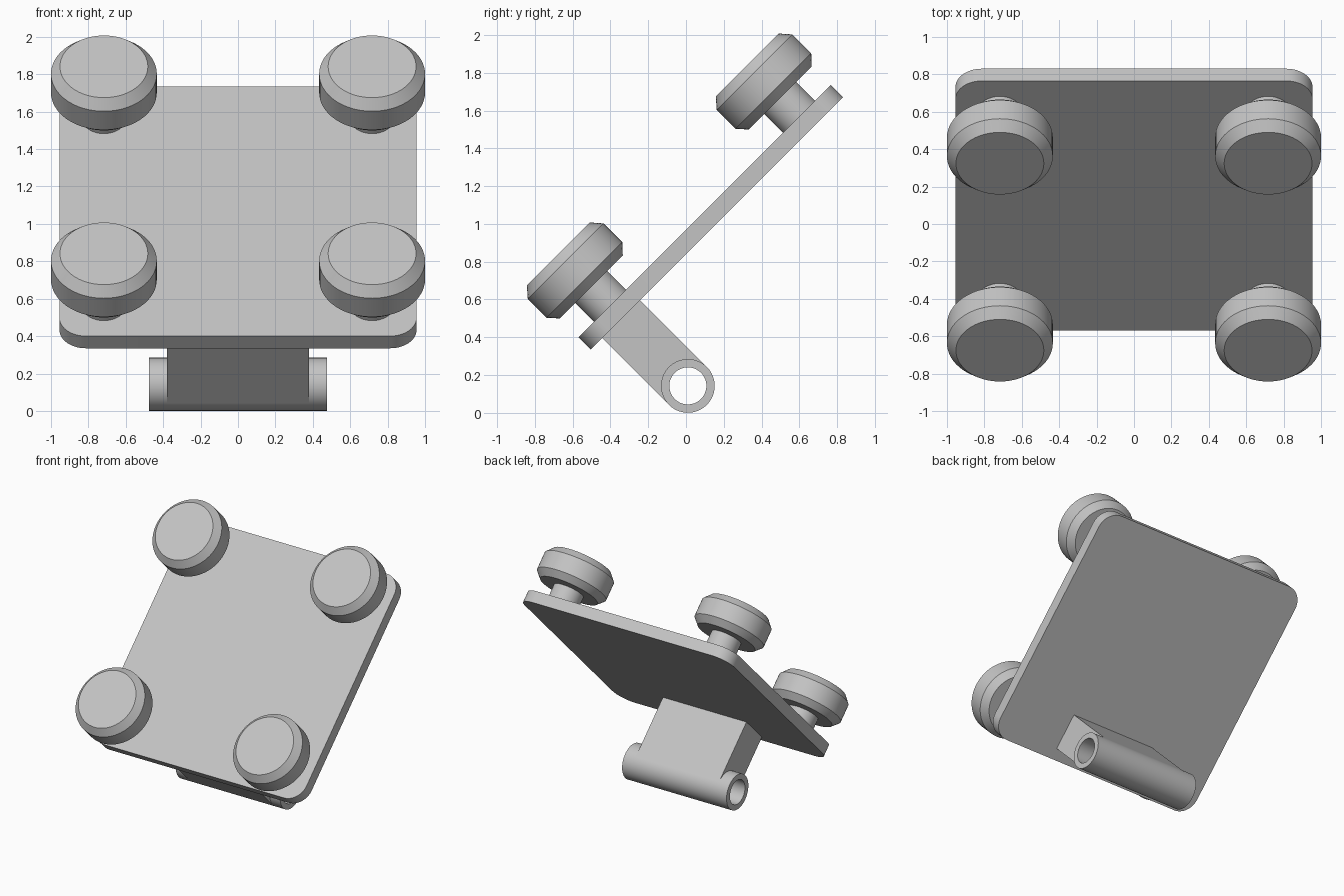
import bpy, bmesh
from math import pi, cos, sin, radians
from mathutils import Matrix, Vector

cube = bpy.data.objects.get("Cube")
if cube:
    bpy.data.objects.remove(cube, do_unlink=True)

grey = bpy.data.materials.new("plain_grey")
grey.use_nodes = True
COLOUR = (0.55, 0.55, 0.55, 1)
grey.diffuse_color = COLOUR
grey.node_tree.nodes["Principled BSDF"].inputs["Base Color"].default_value = COLOUR

# The whole assembly is tilted: local y runs along the plate, local z is its normal
TILT = Matrix.Rotation(radians(45), 4, 'X')
PLATE_MID, PLATE_LOW, PLATE_HIGH = 0.824, 0.594, 0.686
HINGE = Vector((0, 0.108, 0.094))
HINGE_R = 0.142


def finish(name, bm, matrix):
    bmesh.ops.remove_doubles(bm, verts=bm.verts, dist=1e-5)
    bmesh.ops.recalc_face_normals(bm, faces=bm.faces)
    mesh = bpy.data.meshes.new(name)
    bm.to_mesh(mesh)
    bm.free()
    mesh.materials.append(grey)
    obj = bpy.data.objects.new(name, mesh)
    bpy.context.collection.objects.link(obj)
    obj.matrix_world = TILT @ matrix
    bpy.ops.object.select_all(action='DESELECT')
    obj.select_set(True)
    bpy.context.view_layer.objects.active = obj
    bpy.ops.object.shade_smooth_by_angle(angle=radians(30))
    return obj


def lathe(name, profile, matrix, steps=64):
    """Spin a (radius, height) profile about the local z axis."""
    bm = bmesh.new()
    verts = [bm.verts.new((r, 0, z)) for r, z in profile]
    edges = [bm.edges.new(pair) for pair in zip(verts, verts[1:])]
    bmesh.ops.spin(bm, geom=verts + edges, cent=(0, 0, 0), axis=(0, 0, 1),
                   angle=2 * pi, steps=steps, use_merge=True)
    return finish(name, bm, matrix)


# Plate with rounded corners
bm = bmesh.new()
bmesh.ops.create_cube(bm, size=1)
bmesh.ops.scale(bm, vec=(1.91, 1.888, PLATE_HIGH - PLATE_LOW), verts=bm.verts)
uprights = [e for e in bm.edges if abs(e.verts[0].co.z - e.verts[1].co.z) > 0.01]
bmesh.ops.bevel(bm, geom=uprights, offset=0.14, segments=12, profile=0.5, affect='EDGES')
finish("plate", bm, Matrix.Translation((0, PLATE_MID, (PLATE_LOW + PLATE_HIGH) / 2)))

# Four chamfered knobs on stems
knob = [(0, 0.64), (0.12, 0.64), (0.12, 0.825), (0.235, 0.825), (0.283, 0.877),
        (0.283, 1.018), (0.235, 1.073), (0, 1.073)]
for side, x in (("left", 0.717), ("right", -0.717)):
    for end, y in (("lower", -0.707), ("upper", 0.707)):
        lathe(f"{end}_{side}_knob", knob, Matrix.Translation((x, PLATE_MID + y, 0)))

# Hollow hinge tube lying across the model
half = 0.475
tube = [(HINGE_R, -half), (HINGE_R, half), (0.098, half), (0.098, -half), (HINGE_R, -half)]
lathe("hinge_tube", tube, Matrix.Translation(HINGE) @ Matrix.Rotation(pi / 2, 4, 'Y'))

# Block joining tube to plate, hollowed below so the tube stays open
top = PLATE_LOW + 0.02 - HINGE.z
saddle = [(0.12 * cos(pi * i / 24), 0.12 * sin(pi * i / 24)) for i in range(25)]
outline = [(-HINGE_R, 0), (-HINGE_R, top), (HINGE_R, top), (HINGE_R, 0)] + saddle
bm = bmesh.new()
face = bm.faces.new([bm.verts.new((-0.38, y, z)) for y, z in outline])
extruded = bmesh.ops.extrude_face_region(bm, geom=[face])["geom"]
bmesh.ops.translate(bm, vec=(0.76, 0, 0),
                    verts=[v for v in extruded if isinstance(v, bmesh.types.BMVert)])
finish("hinge_block", bm, Matrix.Translation(HINGE))
